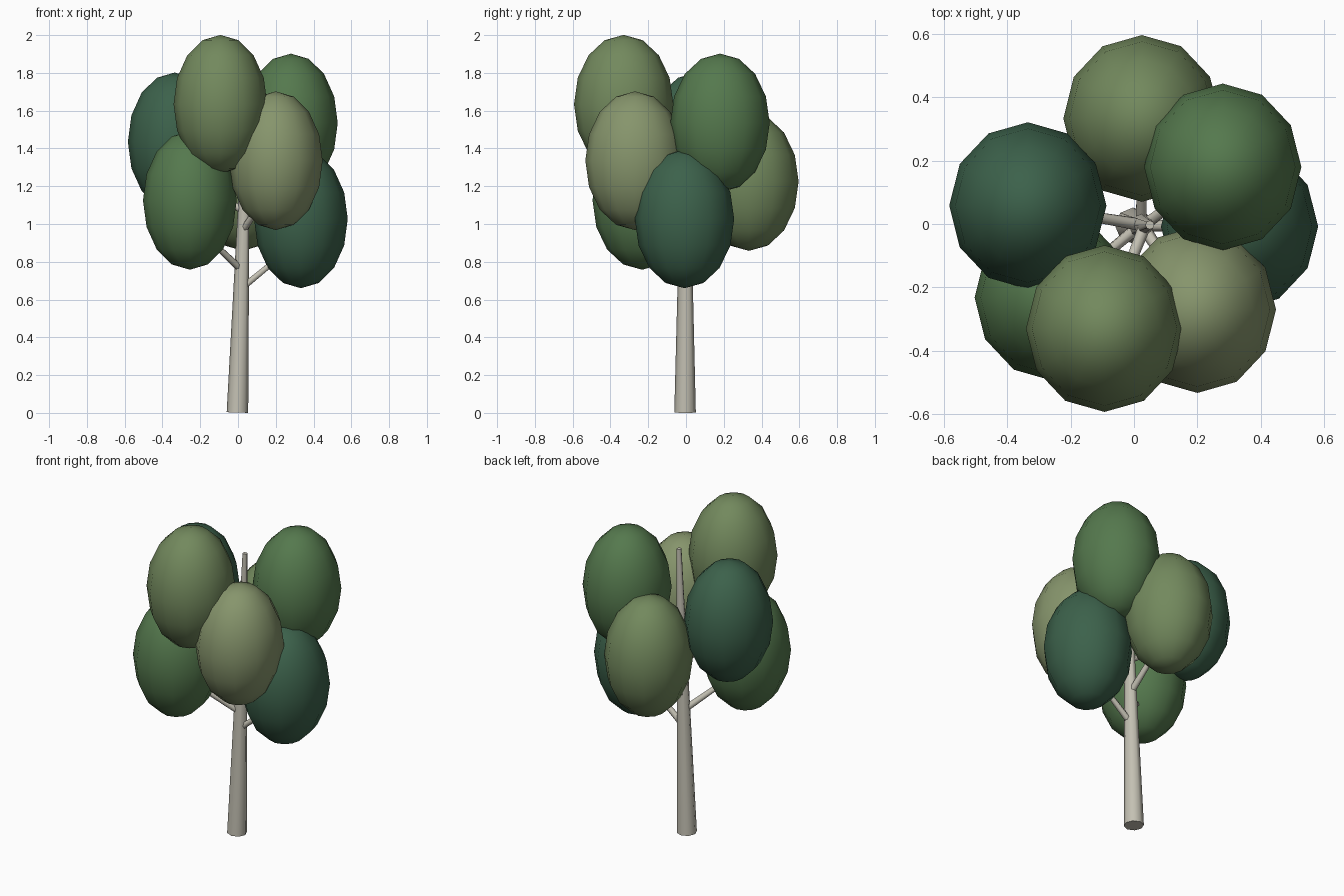
import bpy
from math import radians
from mathutils import Vector

if "Cube" in bpy.data.objects:
    bpy.data.objects.remove(bpy.data.objects["Cube"])


def material(name, rgb):
    m = bpy.data.materials.new(name)
    m.diffuse_color = (*rgb, 1)
    m.use_nodes = True
    m.node_tree.nodes["Principled BSDF"].inputs["Base Color"].default_value = m.diffuse_color
    return m


bark = material("bark", (0.55, 0.53, 0.45))
olive = material("olive", (0.17, 0.25, 0.11))
green = material("green", (0.09, 0.19, 0.075))
teal = material("teal", (0.045, 0.12, 0.07))
pale = material("pale", (0.24, 0.30, 0.15))


def limb(name, a, b, r1, r2, sides):
    """Tapered cylinder between two points."""
    a, b = Vector(a), Vector(b)
    d = b - a
    bpy.ops.mesh.primitive_cone_add(vertices=sides, radius1=r1, radius2=r2,
                                    depth=d.length, location=(a + b) / 2)
    ob = bpy.context.object
    ob.name = name
    ob.rotation_euler = Vector((0, 0, 1)).rotation_difference(d).to_euler()
    ob.data.materials.append(bark)
    bpy.ops.object.shade_smooth_by_angle(angle=radians(62))
    return ob


# Leaning trunk
BASE, TOP = Vector((-0.003, -0.005, 0.002)), Vector((0.05, -0.003, 1.755))
limb("trunk", BASE, TOP, 0.057, 0.014, 8)

# Foliage clumps, each carried on its own branch
clumps = [
    ("front_top", (-0.093, -0.33, 1.634), olive),
    ("back_right_top", (0.28, 0.18, 1.535), green),
    ("left_top", (-0.335, 0.058, 1.435), teal),
    ("front_right", (0.20, -0.27, 1.335), pale),
    ("back", (0.025, 0.333, 1.225), olive),
    ("front_left_low", (-0.255, -0.232, 1.125), green),
    ("right_low", (0.333, -0.008, 1.027), teal),
]
for name, c, mat in clumps:
    bpy.ops.mesh.primitive_uv_sphere_add(segments=12, ring_count=8, radius=1,
                                         location=c)
    leaf = bpy.context.object
    leaf.name = "foliage_" + name
    leaf.scale = (0.248, 0.263, 0.367)
    leaf.data.materials.append(mat)
    bpy.ops.object.shade_smooth()

    z = c[2] - 0.37
    start = BASE.lerp(TOP, z / TOP.z)
    limb("branch_" + name, start, (c[0], c[1], c[2] - 0.11), 0.02, 0.012, 6)
